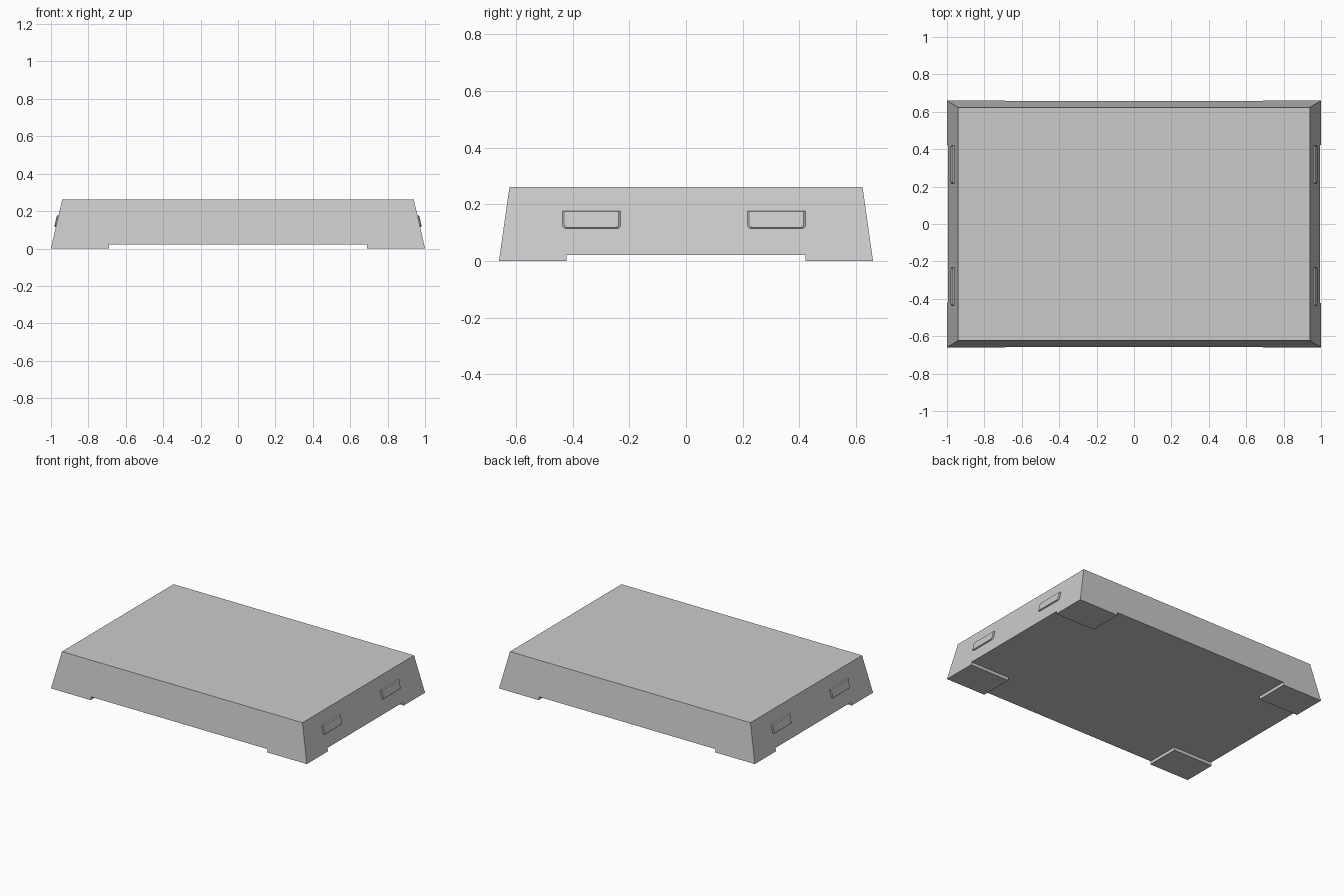
import bpy, bmesh

if "Cube" in bpy.data.objects:
    bpy.data.objects.remove(bpy.data.objects["Cube"])

H = 0.262           # overall height
FOOT_H = 0.022      # foot height


def wall_x(z):
    return 1.0 - 0.06 * z / H


def wall_y(z):
    return 0.66 - 0.037 * z / H


def loft(name, rings):
    """Closed solid skinned through matching point rings."""
    bm = bmesh.new()
    loops = [[bm.verts.new(p) for p in r] for r in rings]
    for a, b in zip(loops, loops[1:]):
        for i in range(len(a)):
            j = (i + 1) % len(a)
            bm.faces.new((a[i], a[j], b[j], b[i]))
    bm.faces.new(loops[0][::-1])
    bm.faces.new(loops[-1])
    bmesh.ops.recalc_face_normals(bm, faces=bm.faces)
    me = bpy.data.meshes.new(name)
    bm.to_mesh(me)
    bm.free()
    ob = bpy.data.objects.new(name, me)
    bpy.context.collection.objects.link(ob)
    return ob


def rect(hx, hy, z):
    return [(-hx, -hy, z), (hx, -hy, z), (hx, hy, z), (-hx, hy, z)]


# Tapered slab
body = loft("tapered_body", [rect(wall_x(z), wall_y(z), z) for z in (0, H)])

# Two crossing channels cut underneath leave the four corner feet
for name, hx, hy in (("channel_long", 1.2, 0.422), ("channel_cross", 0.69, 1.0)):
    cutter = loft(name, [rect(hx, hy, -0.1), rect(hx, hy, FOOT_H)])
    cutter.hide_render = True
    cutter.hide_viewport = True
    mod = body.modifiers.new(name, 'BOOLEAN')
    mod.operation = 'DIFFERENCE'
    mod.solver = 'EXACT'
    mod.object = cutter


# Raised grip pads on both end walls, with clipped lower corners
def pad_ring(side, cy, hw, z0, z1, clip, out):
    yz = [(-hw, z1), (-hw, z0 + clip), (-hw + clip, z0),
          (hw - clip, z0), (hw, z0 + clip), (hw, z1)]
    return [(side * (wall_x(z) + out), cy + y, z) for y, z in yz]


for side, side_name in ((1, "right"), (-1, "left")):
    for cy, end_name in ((-0.334, "front"), (0.319, "back")):
        loft(f"{side_name}_{end_name}_grip", [
            pad_ring(side, cy, 0.102, 0.115, 0.177, 0.008, -0.004),
            pad_ring(side, cy, 0.102, 0.115, 0.177, 0.008, 0.004),
            pad_ring(side, cy, 0.096, 0.119, 0.175, 0.008, 0.009)])
